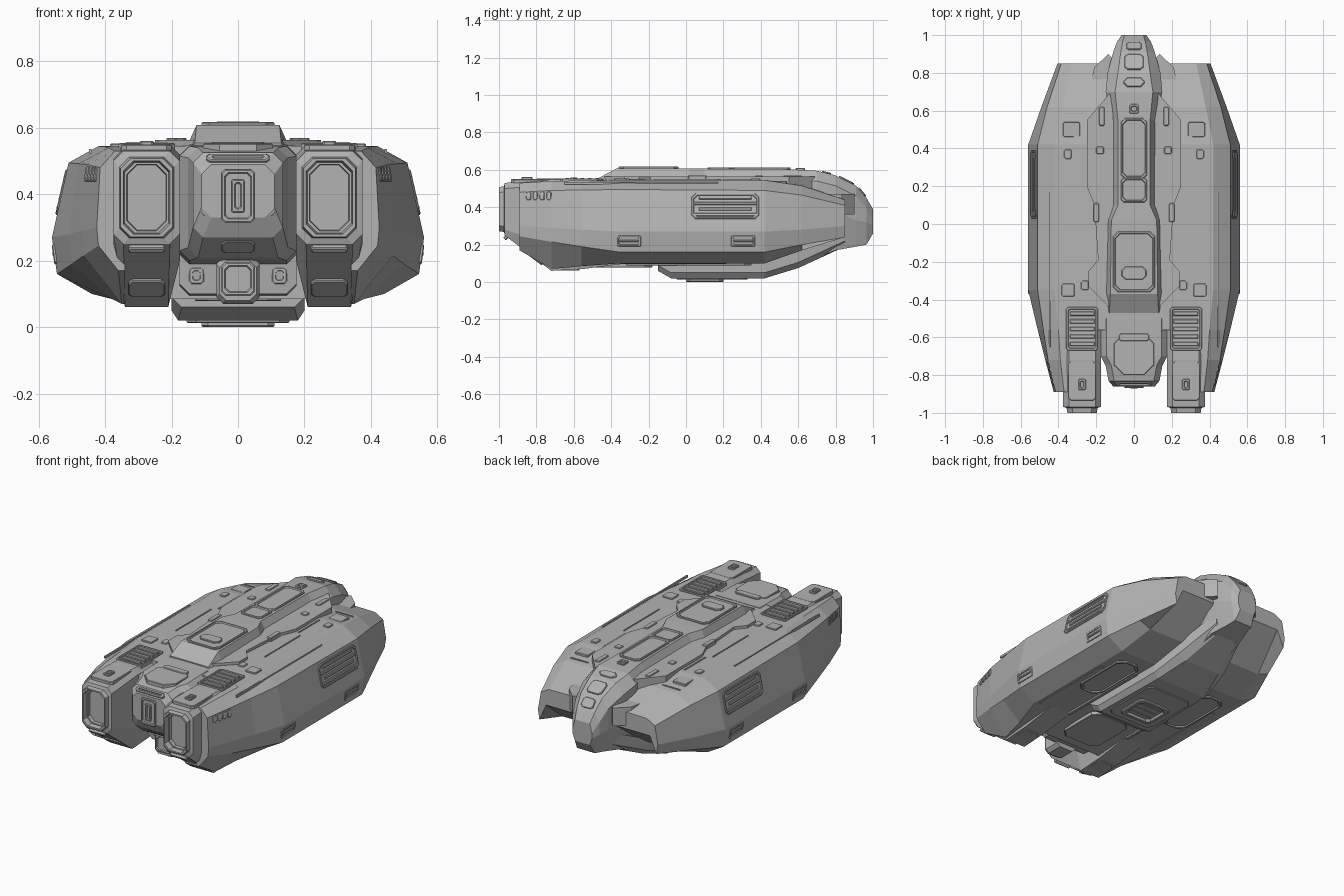
import bpy
import bmesh
from mathutils import Vector

default_cube = bpy.data.objects.get("Cube")
if default_cube:
    bpy.data.objects.remove(default_cube, do_unlink=True)

hull_grey = bpy.data.materials.new("hull_grey")
hull_grey.use_nodes = True
hull_grey.diffuse_color = (0.45, 0.45, 0.45, 1)
hull_grey.node_tree.nodes["Principled BSDF"].inputs["Base Color"].default_value = (0.45, 0.45, 0.45, 1)


def finish(name, bm, mirror=False):
    """Turn a bmesh into a flat-shaded object, optionally mirrored across x."""
    bmesh.ops.remove_doubles(bm, verts=bm.verts, dist=0.0001)
    bmesh.ops.recalc_face_normals(bm, faces=bm.faces)
    mesh = bpy.data.meshes.new(name)
    bm.to_mesh(mesh)
    bm.free()
    mesh.materials.append(hull_grey)
    part = bpy.data.objects.new(name, mesh)
    bpy.context.collection.objects.link(part)
    if mirror:
        part.modifiers.new("Mirror", 'MIRROR').use_mirror_merge = False
    return part


def skin(bm, rings, cap_start=True):
    """Join rings of points with quads; return the end cap."""
    loops = [[bm.verts.new(p) for p in ring] for ring in rings]
    for a, b in zip(loops, loops[1:]):
        for i in range(len(a)):
            j = (i + 1) % len(a)
            bm.faces.new((a[i], a[j], b[j], b[i]))
    if cap_start:
        bm.faces.new(loops[0][::-1])
    return bm.faces.new(loops[-1])


def sym(half):
    """Close a right-hand half section into a full symmetric one."""
    return half + [(-x, z) for x, z in reversed(half) if x > 0]


def loft(name, stations, mirror=False, cap_start=True):
    bm = bmesh.new()
    skin(bm, [[(x, y, z) for x, z in pts] for y, pts in stations], cap_start)
    return finish(name, bm, mirror)


def panel(name, loc, size, normal, rings, cut=0.0, mirror=False):
    """Stepped chamfered rectangle; rings are (inset, height) pairs."""
    n = Vector(normal).normalized()
    up = Vector((0, 1, 0)) if abs(n.z) > 0.7 else Vector((0, 0, 1))
    u = up.cross(n).normalized()
    v = n.cross(u)
    loops = []
    for inset, height in rings:
        w, h = size[0] / 2 - inset, size[1] / 2 - inset
        a, b = w - cut, h - cut
        outline = [(w, -b), (w, b), (a, h), (-a, h), (-w, b), (-w, -b), (-a, -h), (a, -h)]
        loops.append([Vector(loc) + u * p + v * q + n * height for p, q in outline])
    bm = bmesh.new()
    skin(bm, loops)
    bmesh.ops.dissolve_degenerate(bm, dist=0.0001, edges=bm.edges)
    return finish(name, bm, mirror)


def prism(name, outline, bottom, top, chamfer, mirror=False):
    """Extrude a plan outline upward with a chamfered rim."""
    bm = bmesh.new()
    cap = skin(bm, [[(x, y, z) for x, y in outline] for z in (bottom, top - chamfer)])
    bmesh.ops.inset_region(bm, faces=[cap], thickness=chamfer)
    bmesh.ops.translate(bm, verts=cap.verts, vec=(0, 0, chamfer))
    return finish(name, bm, mirror)


UP, DOWN, FRONT, BACK = (0, 0, 1), (0, 0, -1), (0, -1, 0), (0, 1, 0)
SIDE, FLANK = (0.97, 0, 0.22), (0.95, -0.25, 0.15)
SLAB = [(0, -0.02), (0, 0.004), (0.003, 0.007)]
RIM = [(0, -0.02), (0, 0.006), (0.003, 0.009), (0.01, 0.009), (0.013, 0.002)]

# Main hull: shoulder, side, chine and belly points per station; the bow is undercut
hull = [
    (-0.89, [(.37, .53), (.415, .48), (.425, .30), (.42, .245), (.36, .17)]),
    (-0.72, [(.39, .54), (.455, .49), (.47, .29), (.465, .215), (.35, .07)]),
    (-0.56, [(.40, .543), (.48, .492), (.51, .28), (.50, .19), (.38, .085)]),
    (-0.35, [(.42, .545), (.51, .495), (.56, .27), (.545, .16), (.44, .10)]),
    (0.42, [(.42, .545), (.51, .49), (.56, .27), (.545, .16), (.44, .10)]),
    (0.62, [(.38, .515), (.46, .465), (.49, .28), (.475, .20), (.40, .17)]),
    (0.85, [(.33, .44), (.385, .41), (.405, .30), (.395, .24), (.35, .34)]),
]
loft("main_hull", [(y, sym([(0, p[0][1] + 0.005)] + p + [(0, p[-1][1])])) for y, p in hull[2:]])
loft("flank_fairing", [(y, [(.35, p[0][1])] + p + [(.34, p[-1][1])]) for y, p in hull[:3]], mirror=True)
prism("neck_collar", [(.1, .7), (.24, .7), (.21, .83), (.135, .90), (.1, .86)], 0.36, 0.47, 0.01, True)

# Engine pods with stepped nozzles
POD_X = 0.275


def pod_section(top, mid, low, foot):
    half = [(.07, top), (.1, top - .03), (.1, mid), (foot, low)]
    return [(POD_X + x, z) for x, z in half] + [(POD_X - x, z) for x, z in half[::-1]]


loft("engine_pod", [(-0.97, pod_section(.53, .28, .25, .07)),
                    (-0.72, pod_section(.55, .20, .06, .065)),
                    (-0.55, pod_section(.545, .20, .07, .065)),
                    (-0.20, pod_section(.50, .20, .115, .07))], mirror=True, cap_start=False)
panel("nozzle", (POD_X, -0.96, 0.39), (0.2, 0.28), FRONT,
      [(0, -0.01), (0, 0.008), (0.018, 0.014), (0.022, 0.04), (0.03, 0.04), (0.034, 0.01), (0.04, 0.01),
       (0.044, -0.03), (0.05, -0.03), (0.056, -0.08)], cut=0.03, mirror=True)
panel("nozzle_core", (POD_X, -0.89, 0.39), (0.07, 0.15), FRONT, RIM, 0.02, True)
panel("pod_top_plate", (POD_X, -0.83, 0.543), (0.15, 0.21), UP, SLAB, 0.015, True)
panel("pod_latch", (POD_X, -0.85, 0.552), (0.04, 0.06), UP, RIM, 0.006, True)
panel("pod_lamp", (POD_X, -0.965, 0.235), (0.11, 0.02), (0, -0.75, -0.65), SLAB, 0.005, True)
panel("pod_chin_plate", (POD_X, -0.80, 0.119), (0.11, 0.08), (0, -0.6, -0.8), SLAB, 0.012, True)

# Centre block between the pods, with a recessed lower wall
block = [(-.86, .33, .49, .11), (-.83, .27, .525, .135), (-.75, .21, .54, .15),
         (-.70, .20, .545, .176), (-.63, .19, .548, .176), (-.62, .10, .548, .176), (-.5, .09, .55, .176)]
loft("centre_block", [(y, sym([(w - .03, top), (w, top - .03), (w, low + .03), (w - .03, low)]))
                      for y, low, top, w in block])
panel("centre_door", (0, -0.86, 0.395), (0.10, 0.16), FRONT, RIM, 0.01)
panel("door_handle", (0, -0.863, 0.395), (0.04, 0.1), FRONT, RIM, 0.005)
panel("door_pillar", (0.09, -0.85, 0.40), (0.05, 0.13), FRONT, SLAB, 0.01, True)
panel("brow_slot", (0, -0.845, 0.507), (0.19, 0.03), (0, -0.7, 0.7), RIM, 0.01)
panel("chin_box", (0, -0.79, 0.245), (0.10, 0.06), (0, -0.6, -0.8), SLAB, 0.012)
panel("lower_column", (0, -0.62, 0.14), (0.13, 0.14), FRONT, [(0, -0.02), (0, 0.08), (0.01, 0.1)], 0.02)
panel("lower_hatch", (0, -0.718, 0.145), (0.1, 0.1), FRONT, RIM, 0.012)
panel("lower_lamp", (0.125, -0.62, 0.155), (0.045, 0.05), FRONT, RIM, 0.006, True)
panel("rear_deck_hatch", (0, -0.69, 0.546), (0.21, 0.22), UP, SLAB, 0.05)
panel("rear_deck_step", (0, -0.60, 0.551), (0.16, 0.04), UP, SLAB, 0.01)

# Raised deck and dorsal spine
deck = [(.12, -.45), (.24, -.33), (.24, -.25), (.19, -.19), (.21, .1), (.25, .2), (.25, .55), (.13, .69)]
prism("raised_deck", deck + [(-x, y) for x, y in reversed(deck)], 0.46, 0.564, 0.012)


def spine_section(w, top, side, z_side, low_w, low):
    return sym([(w, top), (side, top - .055), (side, z_side), (low_w, low)])


loft("spine_and_cockpit", [(-.47, spine_section(.13, .555, .15, .48, .1, .4)),
                           (-.37, spine_section(.125, .608, .15, .48, .1, .4)),
                           (0.02, spine_section(.12, .608, .14, .48, .1, .4)),
                           (0.10, spine_section(.085, .606, .115, .48, .1, .4)),
                           (0.55, spine_section(.085, .603, .12, .45, .1, .3)),
                           (0.70, spine_section(.10, .595, .15, .40, .1, .13)),
                           (0.80, spine_section(.085, .57, .14, .38, .1, .17)),
                           (0.91, spine_section(.07, .515, .11, .33, .07, .19)),
                           (0.965, spine_section(.06, .45, .09, .32, .06, .20)),
                           (1.0, spine_section(.05, .39, .065, .30, .05, .26))])
panel("spine_hatch", (0, -0.2, 0.608), (0.22, 0.32), UP, RIM, 0.025)
panel("hatch_grip", (0, -0.26, 0.612), (0.13, 0.07), UP, SLAB, 0.02)
panel("spine_window", (0, 0.4, 0.603), (0.14, 0.32), UP, RIM, 0.02)
panel("spine_step", (0, 0.18, 0.604), (0.14, 0.13), UP, RIM, 0.015)
panel("spine_cap", (0, 0.61, 0.60), (0.05, 0.05), UP, RIM, 0.005)
panel("cockpit_visor", (0, 0.75, 0.582), (0.11, 0.05), (0, .24, .97), SLAB, 0.02)
panel("cockpit_roof_pane", (0, 0.857, 0.542), (0.1, 0.09), (0, .45, .89), SLAB, 0.015)
panel("cockpit_screen", (0, 0.94, 0.48), (0.08, 0.06), (0, .77, .64), SLAB, 0.012)
panel("nose_plate", (0, 1.0, 0.325), (0.08, 0.09), BACK, [(0, -.02), (.012, 0)], 0.015)

# Louvred vents on the top deck
panel("top_vent_frame", (POD_X, -0.555, 0.545), (0.17, 0.23), UP, RIM, 0.01, True)
for i in range(5):
    panel("top_vent_slat", (POD_X, -0.635 + i * 0.04, 0.55), (0.13, 0.022), UP, SLAB, 0, True)

# Side vents, ports and slots
panel("side_vent_frame", (0.526, 0.21, 0.405), (0.36, 0.14), SIDE, RIM, 0.02, True)
for i in range(4):
    panel("side_vent_slat", (0.539 - i * 0.007, 0.21, 0.36 + i * 0.03),
          (0.34 - 0.06 * (i % 2), 0.016), SIDE, SLAB, 0, True)
for y in (-0.305, 0.305):
    panel("side_port", (0.548, y, 0.22), (0.13, 0.06), (.99, 0, -.14), RIM, 0.006, True)
    panel("side_port_bar", (0.552, y, 0.22), (0.1, 0.012), (.99, 0, -.14), SLAB, 0, True)
for i in range(4):
    y = -0.84 + i * 0.036
    panel("flank_slot", (0.438 + (y + 0.78) * 0.25, y, 0.46), (0.026, 0.045), FLANK, RIM[:3], 0.005, True)

# Deck trim and small fittings
THIN = [(0, -0.01), (0, 0.004)]
trims = [(.445, -.24, .532, .008, .82), (.30, 0, .547, .006, .34),
         (.27, .30, .547, .008, .2), (.31, .585, .523, .12, .006)]
for x, y, z, w, h in trims:
    panel("deck_trim", (x, y, z), (w, h), UP, THIN, 0, True)
fittings = [(.35, -.35, .07, .07), (.26, -.325, .04, .05), (.35, .37, .04, .05),
            (.33, .5, .09, .08), (.18, .39, .04, .04), (.17, .57, .03, .1), (.2, .06, .03, .1)]
for x, y, w, h in fittings:
    z = 0.563 if x < 0.25 else 0.534 if y > 0.45 else 0.546
    panel("deck_fitting", (x, y, z), (w, h), UP, SLAB, 0.006, True)

# Keel and belly
keel = [(-.15, .2, .17, .06), (-.08, .2, .18, .02), (.42, .2, .17, .02), (.6, .17, .12, .075), (.85, .1, .06, .19)]
loft("keel", [(y, sym([(w, max(.13, low + .1)), (w, low + .03), (foot, low)])) for y, w, foot, low in keel])
panel("belly_hatch_surround", (0, 0.14, 0.02), (0.31, 0.38), DOWN, SLAB, 0.03)
panel("belly_hatch", (0, 0.1, 0.02), (0.22, 0.2), DOWN,
      [(0, -0.02), (0, 0.015), (0.005, 0.02), (0.02, 0.02), (0.028, 0.008)], 0.02)
for i in range(3):
    panel("belly_hatch_rib", (0, 0.055 + i * 0.045, 0.015), (0.15, 0.015), DOWN, SLAB)
panel("belly_aft_plate", (0, -0.34, 0.085), (0.26, 0.32), DOWN, SLAB, 0.04)
panel("belly_side_plate", (0.31, 0.15, 0.098), (0.16, 0.4), DOWN, RIM, 0.04, True)
panel("belly_pipe", (0.215, -0.02, 0.095), (0.02, 0.6), DOWN, SLAB, 0.004, True)
panel("belly_rail", (0.41, -0.06, 0.103), (0.03, 0.55), DOWN, SLAB, 0.006, True)
panel("pod_foot_plate", (POD_X, -0.635, 0.067), (0.1, 0.13), DOWN, THIN, 0.01, True)
